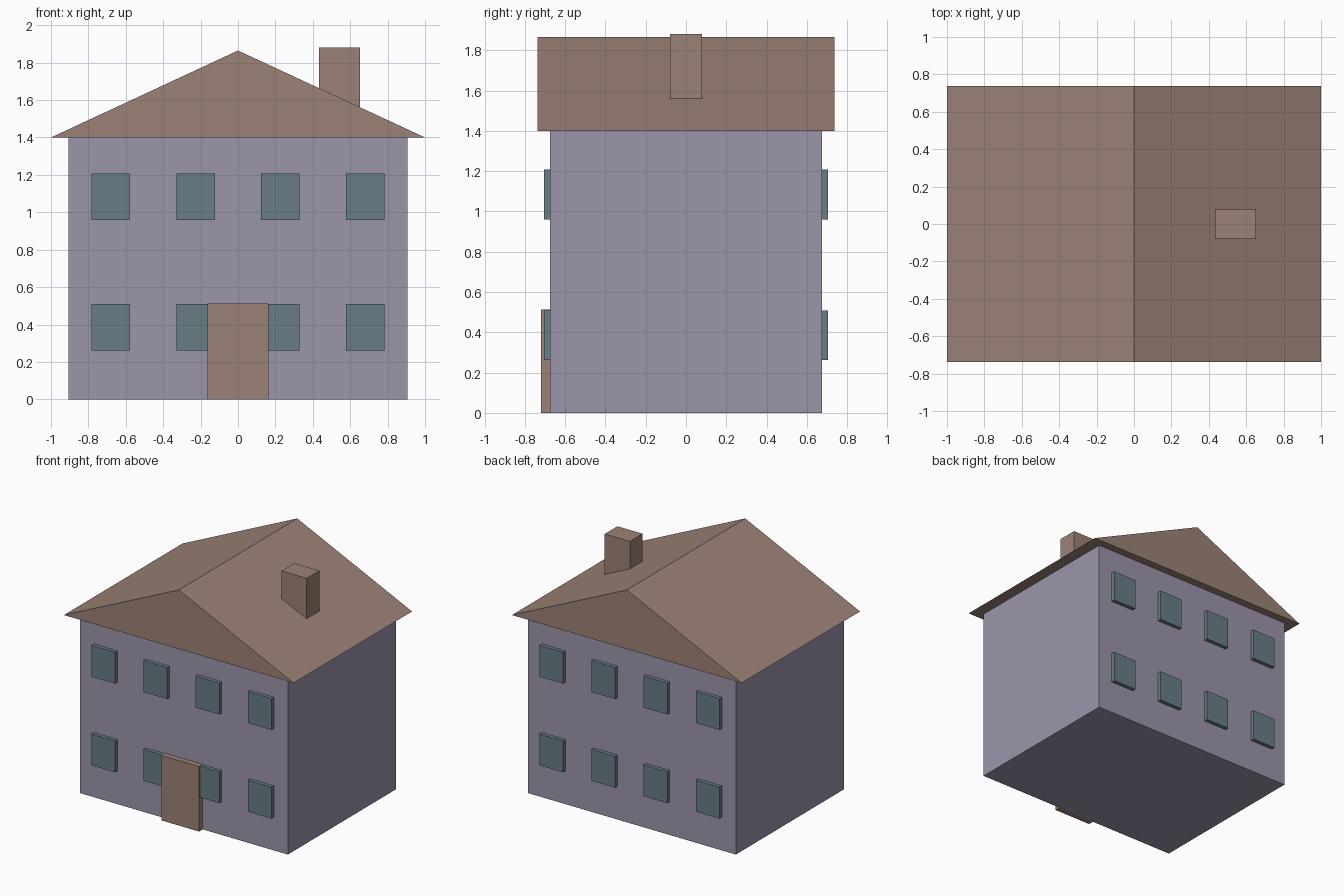
import bpy
import bmesh

if "Cube" in bpy.data.objects:
    bpy.data.objects.remove(bpy.data.objects["Cube"], do_unlink=True)


def make_material(name, rgb):
    mat = bpy.data.materials.new(name)
    mat.use_nodes = True
    mat.diffuse_color = (*rgb, 1)
    mat.node_tree.nodes["Principled BSDF"].inputs["Base Color"].default_value = (*rgb, 1)
    return mat


def finish(name, bm, mat):
    bmesh.ops.recalc_face_normals(bm, faces=bm.faces)
    mesh = bpy.data.meshes.new(name)
    bm.to_mesh(mesh)
    bm.free()
    mesh.materials.append(mat)
    obj = bpy.data.objects.new(name, mesh)
    bpy.context.collection.objects.link(obj)
    return obj


def box(name, x, y, z, mat):
    """Box from (min, max) ranges along each axis."""
    bm = bmesh.new()
    bmesh.ops.create_cube(bm, size=1)
    for v in bm.verts:
        for axis, (low, high) in enumerate((x, y, z)):
            v.co[axis] = low if v.co[axis] < 0 else high
    return finish(name, bm, mat)


brown = make_material("warm brown", (0.33, 0.225, 0.18))
lilac = make_material("lilac grey", (0.33, 0.30, 0.41))
teal = make_material("teal glass", (0.14, 0.21, 0.24))

WALL_X, WALL_Y, EAVES = 0.906, 0.674, 1.4

# Walls
box("walls", (-WALL_X, WALL_X), (-WALL_Y, WALL_Y), (0, EAVES), lilac)

# Gable roof: triangle profile extruded from front to back
bm = bmesh.new()
profile = [(-1, EAVES), (1, EAVES), (0, 1.865)]
gable = bm.faces.new([bm.verts.new((x, -0.737, z)) for x, z in profile])
extruded = bmesh.ops.extrude_face_region(bm, geom=[gable], use_keep_orig=True)
for item in extruded["geom"]:
    if isinstance(item, bmesh.types.BMVert):
        item.co.y = 0.737
finish("roof", bm, brown)

# Chimney and door
box("chimney", (0.434, 0.653), (-0.079, 0.079), (1.5, 1.88), brown)
box("front_door", (-0.164, 0.164), (-0.719, -WALL_Y), (0, 0.512), brown)

# Windows: two rows of four on the front and the back
for side, sign in (("front", -1), ("back", 1)):
    y = sorted((sign * (WALL_Y - 0.02), sign * 0.704))
    for floor, sill in (("lower", 0.262), ("upper", 0.96)):
        for i in range(4):
            x = (i - 1.5) * 0.454
            box(f"{side}_{floor}_window_{i + 1}", (x - 0.103, x + 0.103), y,
                (sill, sill + 0.247), teal)
